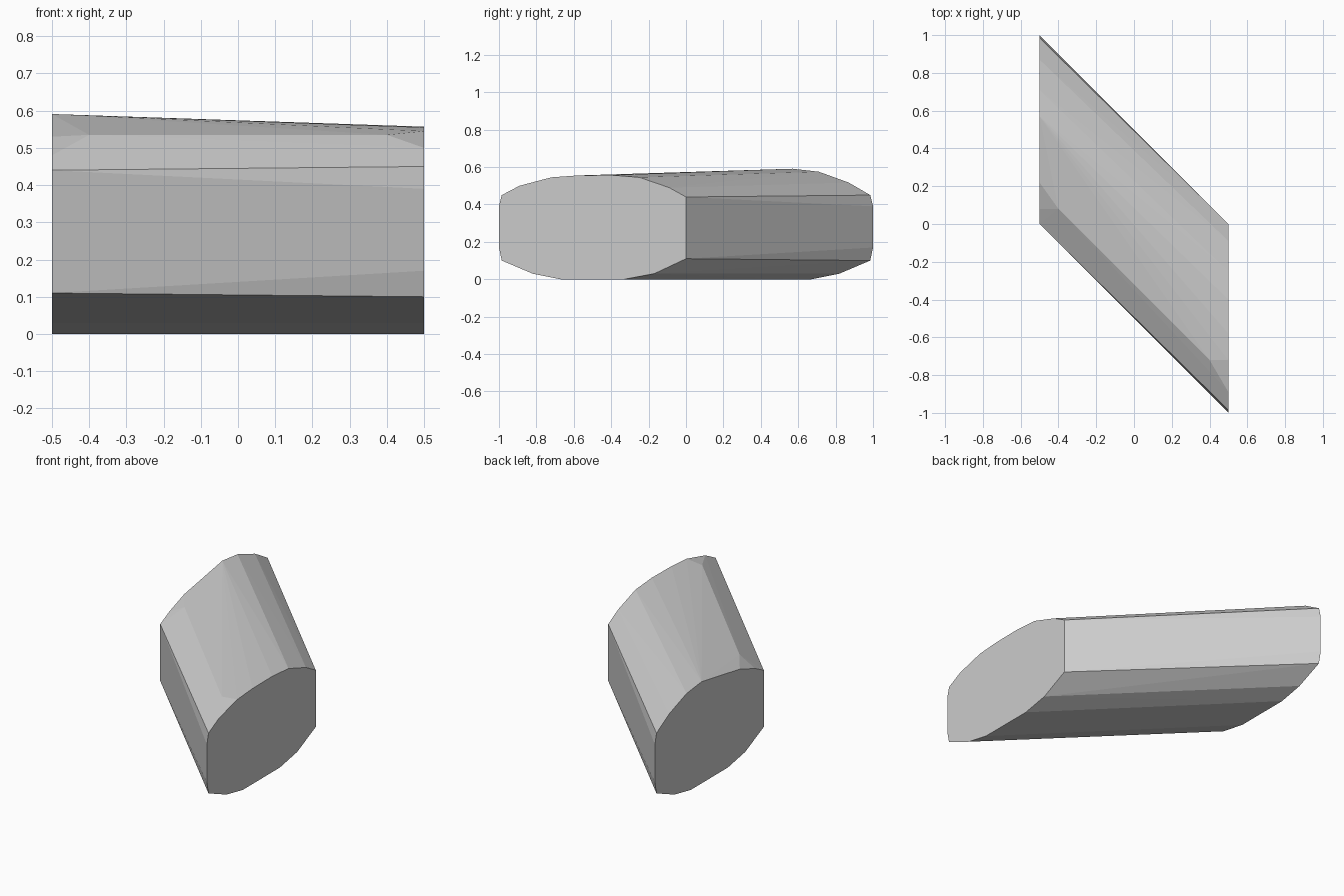
import bpy, bmesh
from math import radians

if "Cube" in bpy.data.objects:
    bpy.data.objects.remove(bpy.data.objects["Cube"])

# Underside and side outline shared by both ends: (distance from inner edge, z)
lower = [(0.0, 0.11), (0.17, 0.03), (0.33, 0.002), (0.67, 0.002),
         (0.82, 0.03), (0.985, 0.10), (1.0, 0.17), (1.0, 0.39), (0.985, 0.45)]

# Upper outline of each end; the left end is slightly taller
upper_right = [(0.89, 0.50), (0.72, 0.545), (0.58, 0.555), (0.40, 0.557),
               (0.25, 0.545), (0.09, 0.49), (0.0, 0.44)]
upper_left = [(0.87, 0.517), (0.71, 0.575), (0.57, 0.591),
              (0.22, 0.53), (0.08, 0.48), (0.0, 0.44)]

bm = bmesh.new()
for side, upper in ((1, upper_right), (-1, upper_left)):
    for d, z in lower + upper:
        bm.verts.new((0.5 * side, -side * d, max(0.0, z - 0.002)if z < 0.01 else z))

# Extra shoulder points just inside the ends
for p in ((-0.4, 0.08, 0.535), (0.4, -0.72, 0.535)):
    bm.verts.new(p)

# Skewed block: faceted skin stretched over both ends
res = bmesh.ops.convex_hull(bm, input=bm.verts[:])
loose = [v for v in bm.verts if not v.link_faces]
bmesh.ops.delete(bm, geom=loose, context='VERTS')
bmesh.ops.dissolve_limit(bm, angle_limit=radians(0.5), verts=bm.verts[:], edges=bm.edges[:])
bmesh.ops.recalc_face_normals(bm, faces=bm.faces[:])

mesh = bpy.data.meshes.new("skewed_block")
bm.to_mesh(mesh)
bm.free()
block = bpy.data.objects.new("skewed_block", mesh)
bpy.context.collection.objects.link(block)
